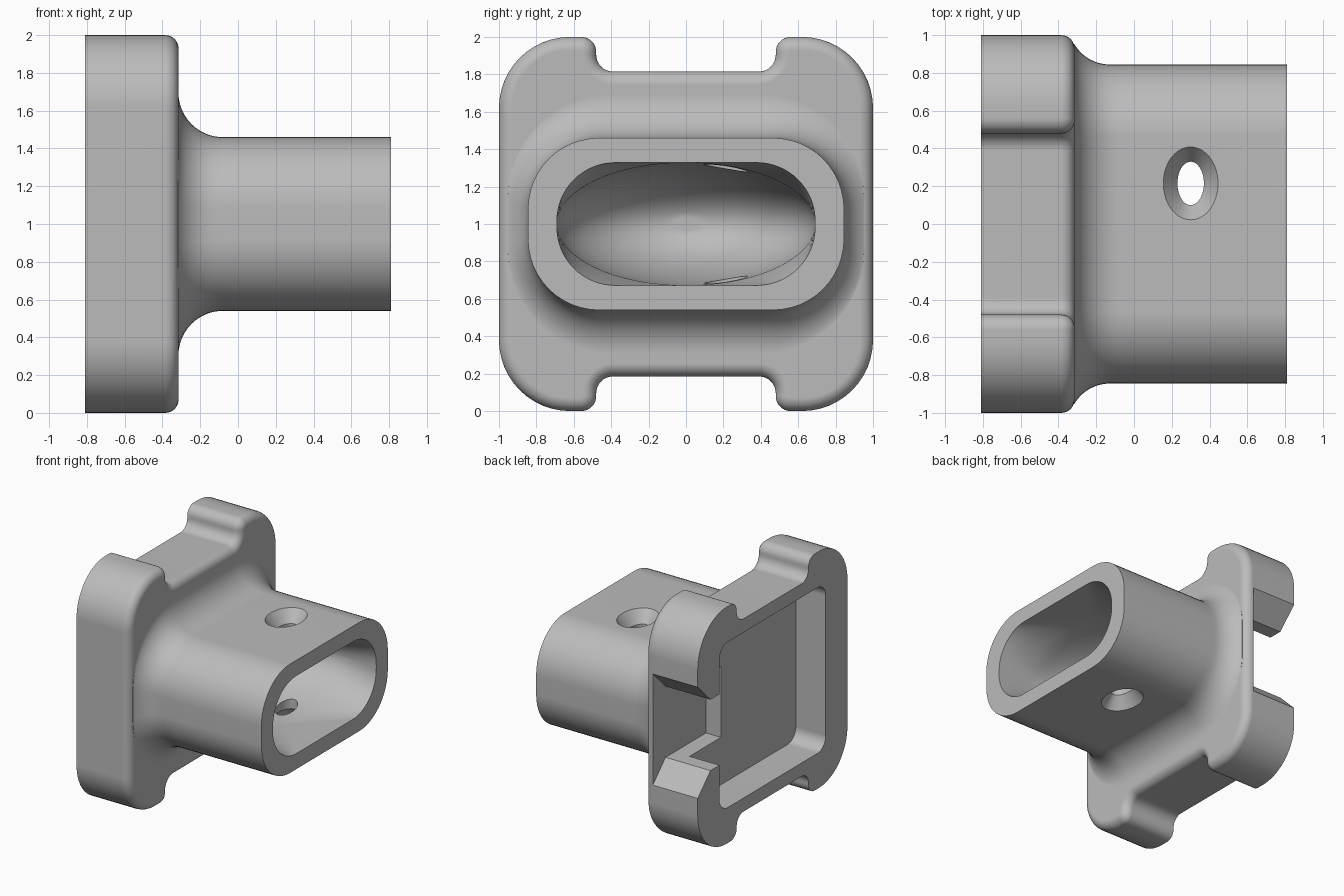
import bpy, bmesh
from math import sin, cos, pi, sqrt, radians

scene = bpy.context.scene
if "Cube" in scene.objects:
    bpy.data.objects.remove(scene.objects["Cube"], do_unlink=True)

grey = bpy.data.materials.new("light grey")
grey.use_nodes = True
grey.diffuse_color = (0.5, 0.5, 0.5, 1)
grey.node_tree.nodes["Principled BSDF"].inputs["Base Color"].default_value = (0.5, 0.5, 0.5, 1)


def arc(cy, cz, r, start, end, n=12):
    """Arc points in the YZ plane, angles in degrees."""
    angles = [radians(start + (end - start) * i / n) for i in range(n + 1)]
    return [(cy + r * cos(a), cz + r * sin(a)) for a in angles]


def four_way(quarter):
    """Mirror a first-quadrant outline into a closed loop."""
    back = quarter[::-1]
    return (quarter + [(-y, z) for y, z in back]
            + [(-y, -z) for y, z in quarter] + [(y, -z) for y, z in back])


def rounded_rect(hy, hz, r):
    return four_way(arc(hy - r, hz - r, r, 0, 90))


def loft(name, rings, along="x"):
    """Closed solid through rings of (position, outline)."""
    bm = bmesh.new()
    loops = []
    for p, outline in rings:
        if along == "x":
            loops.append([bm.verts.new((p, a, b + 1)) for a, b in outline])
        else:
            loops.append([bm.verts.new((a, b, p + 1)) for a, b in outline])
    for low, high in zip(loops, loops[1:]):
        for i in range(len(low)):
            j = (i + 1) % len(low)
            bm.faces.new((low[i], low[j], high[j], high[i]))
    bm.faces.new(loops[0])
    bm.faces.new(loops[-1])
    bmesh.ops.remove_doubles(bm, verts=bm.verts, dist=1e-5)
    bmesh.ops.recalc_face_normals(bm, faces=bm.faces)
    mesh = bpy.data.meshes.new(name)
    bm.to_mesh(mesh)
    bm.free()
    mesh.materials.append(grey)
    obj = bpy.data.objects.new(name, mesh)
    scene.collection.objects.link(obj)
    return obj


def combine(target, other, operation):
    mod = target.modifiers.new(operation, "BOOLEAN")
    mod.operation = operation
    mod.solver = "EXACT"
    mod.object = other
    bpy.context.view_layer.objects.active = target
    bpy.ops.object.modifier_apply(modifier=mod.name)
    bpy.data.objects.remove(other, do_unlink=True)


# Flange: rounded square with a notch at top and bottom, soft front rim
def flange_outline(o):
    r = 0.38
    quarter = arc(1 - r, 1 - r, r - o, 0, 90)
    quarter += arc(0.56, 0.92, 0.08 - o, 90, 180, 8)
    quarter += arc(0.39, 0.905, 0.09 + o, 0, -90, 8)
    return four_way(quarter)


rim = 0.07
rings = [(-0.81, flange_outline(0))]
for i in range(9):
    a = pi / 2 * i / 8
    rings.append((-0.315 - rim + rim * sin(a), flange_outline(rim * (1 - cos(a)))))
body = loft("mounting_socket", rings)

# Neck: rounded sleeve flaring into the flange
rings = [(-0.37, rounded_rect(0.955, 0.69, 0.55))]
for i in range(16, -1, -1):
    a = pi / 2 * i / 16
    x = -0.08 - 0.235 * sin(a)
    oz = 0.235 * (1 - cos(a))
    reach = max(0, -0.13 - x)
    oy = 0.214 - sqrt(0.214 ** 2 - reach ** 2)
    rings.append((x, rounded_rect(0.845 + oy, 0.46 + oz, 0.38 + (oy + oz) / 2)))
rings.append((0.81, rounded_rect(0.845, 0.46, 0.38)))
combine(body, loft("neck", rings), "UNION")

# Bore: slot-shaped mouth blending to an oval bowl
def bore_outline(oval, s):
    flat = arc(0.69 - 0.31, 0.018, 0.31, 0, 90, 16)
    quarter = []
    for i, (y, z) in enumerate(flat):
        a = pi / 2 * i / 16
        quarter.append((s * (y + (0.69 * cos(a) - y) * oval),
                        s * (z + (0.328 * sin(a) - z) * oval)))
    return four_way(quarter)


rings = [(0.9, bore_outline(0, 1)), (0.81, bore_outline(0, 1))]
for i in range(1, 7):
    rings.append((0.81 - 0.06 * i, bore_outline(i / 6, 1)))
for i in range(1, 16):
    a = pi / 2 * i / 16
    rings.append((0.45 - 0.72 * sin(a), bore_outline(1, cos(a))))
combine(body, loft("bore", rings), "DIFFERENCE")

# Rear pocket
pocket = rounded_rect(0.71, 0.70, 0.11)
combine(body, loft("pocket", [(-0.9, pocket), (-0.53, pocket)]), "DIFFERENCE")

# Side slot, chamfered wider toward the outside
slot = [(0.29, -0.30), (0.83, -0.30), (1.03, -0.50),
        (1.03, 0.50), (0.83, 0.30), (0.29, 0.30)]
combine(body, loft("side_slot", [(-0.9, slot), (-0.39, slot)]), "DIFFERENCE")

# Oval countersunk screw holes, above and below
def oval(rx, ry):
    return [(0.3 + rx * cos(pi * i / 20), 0.215 + ry * sin(pi * i / 20)) for i in range(40)]


for side in (1, -1):
    rings = [(side * 0.5, oval(0.175, 0.225)), (side * 0.46, oval(0.145, 0.193)),
             (side * 0.36, oval(0.07, 0.115)), (side * 0.15, oval(0.07, 0.115))]
    combine(body, loft("screw_hole", rings, "z"), "DIFFERENCE")

# Smooth curved faces, crisp edges
bpy.ops.object.select_all(action="DESELECT")
body.select_set(True)
bpy.context.view_layer.objects.active = body
bpy.ops.object.shade_smooth_by_angle(angle=radians(28))
weighted = body.modifiers.new("weighted_normals", "WEIGHTED_NORMAL")
weighted.keep_sharp = True
